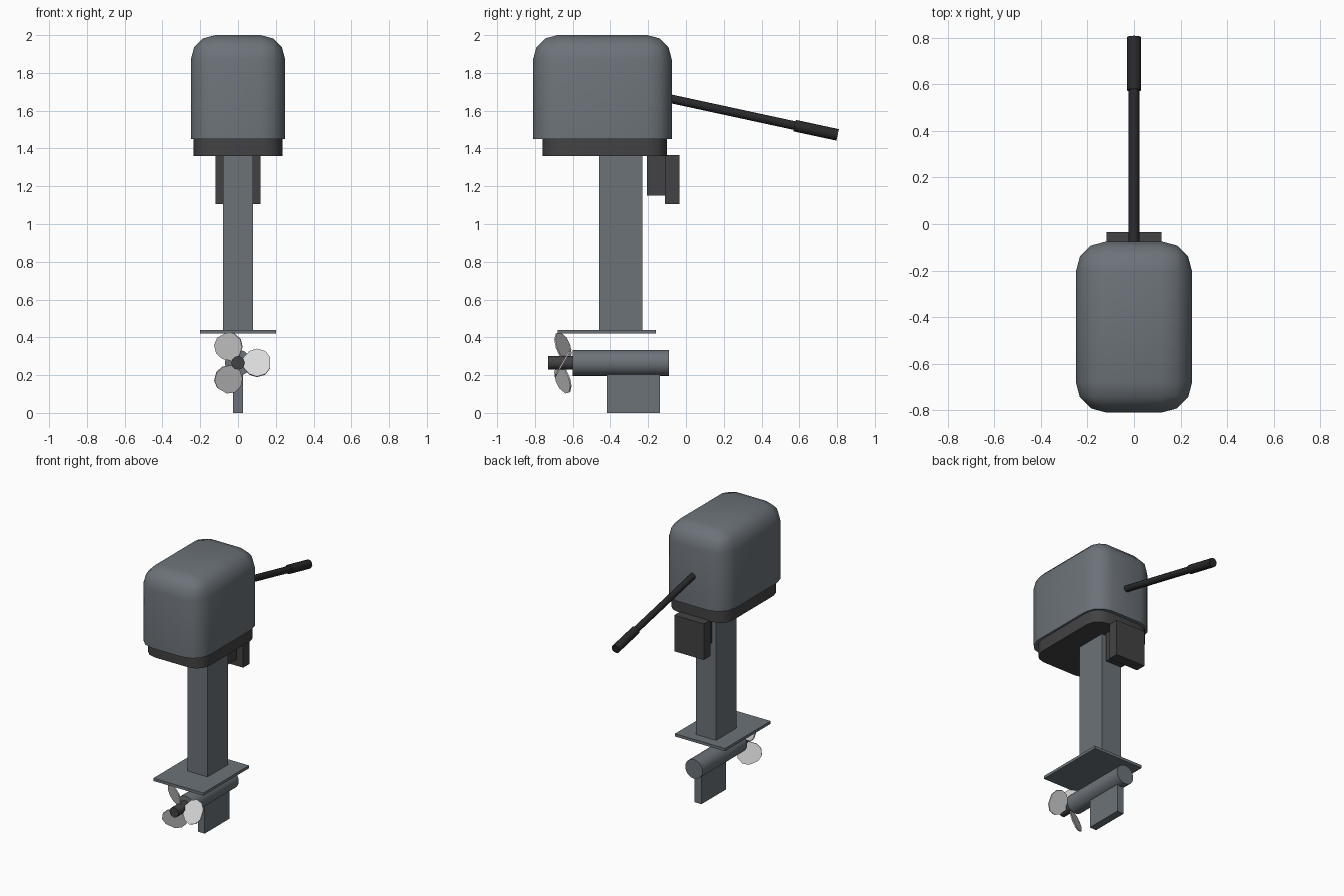
import bpy
import bmesh
import math
from mathutils import Matrix, Vector

if "Cube" in bpy.data.objects:
    bpy.data.objects.remove(bpy.data.objects["Cube"], do_unlink=True)


def material(name, color):
    mat = bpy.data.materials.new(name)
    mat.use_nodes = True
    mat.diffuse_color = (*color, 1)
    mat.node_tree.nodes["Principled BSDF"].inputs["Base Color"].default_value = (*color, 1)
    return mat


GREY = material("slate grey", (0.15, 0.17, 0.19))
DARK = material("charcoal", (0.055, 0.055, 0.058))
BLACK = material("black rubber", (0.022, 0.022, 0.024))
STEEL = material("pale steel", (0.70, 0.70, 0.70))


def finish(bm, name, mat, smooth_angle=None):
    bmesh.ops.recalc_face_normals(bm, faces=bm.faces[:])
    mesh = bpy.data.meshes.new(name)
    bm.to_mesh(mesh)
    bm.free()
    obj = bpy.data.objects.new(name, mesh)
    bpy.context.collection.objects.link(obj)
    mesh.materials.append(mat)
    if smooth_angle:
        bpy.ops.object.select_all(action="DESELECT")
        obj.select_set(True)
        bpy.context.view_layer.objects.active = obj
        bpy.ops.object.shade_smooth_by_angle(angle=math.radians(smooth_angle))
    return obj


def box(name, mat, half_x, y, z, radius=0, round_top=False):
    """Box centred on x, with y and z ranges; optionally rounded upright and top edges."""
    bm = bmesh.new()
    bmesh.ops.create_cube(bm, size=1)
    size = Vector((2 * half_x, y[1] - y[0], z[1] - z[0]))
    centre = Vector((0, sum(y) / 2, sum(z) / 2))
    for v in bm.verts:
        v.co = v.co * size + centre
    if radius:
        def wanted(edge):
            a, b = (v.co.z for v in edge.verts)
            return abs(a - b) > 0.01 or (round_top and a > centre.z)
        bmesh.ops.bevel(bm, geom=[e for e in bm.edges if wanted(e)], offset=radius,
                        segments=3, profile=0.5, affect="EDGES", clamp_overlap=True)
    return finish(bm, name, mat, 40 if radius else None)


def rod(name, mat, start, end, radius, sides):
    """Cylinder between two points."""
    start, end = Vector(start), Vector(end)
    axis = end - start
    bm = bmesh.new()
    place = Matrix.Translation((start + end) / 2) @ axis.to_track_quat("Z", "Y").to_matrix().to_4x4()
    bmesh.ops.create_cone(bm, cap_ends=True, segments=sides, radius1=radius, radius2=radius,
                          depth=axis.length, matrix=place)
    return finish(bm, name, mat, 50)


# Engine housing
box("engine_cowl", GREY, 0.25, (-0.81, -0.075), (1.45, 2.0), 0.13, True)
box("lower_cowl", DARK, 0.235, (-0.76, -0.10), (1.36, 1.45), 0.10)

# Leg, plate and skeg
box("drive_leg", GREY, 0.08, (-0.46, -0.23), (0.44, 1.36))
box("cavitation_plate", GREY, 0.2, (-0.68, -0.16), (0.42, 0.44))
box("skeg", GREY, 0.027, (-0.418, -0.138), (0, 0.21))

# Transom mount
box("swivel_bracket", DARK, 0.065, (-0.206, -0.11), (1.15, 1.365))
box("clamp_bracket", DARK, 0.118, (-0.11, -0.035), (1.105, 1.365))

# Steering tiller
rod("tiller_arm", BLACK, (0, -0.16, 1.68), (0, 0.70, 1.494), 0.023, 12)
rod("tiller_grip", BLACK, (0, 0.575, 1.521), (0, 0.803, 1.472), 0.031, 12)

# Gearcase and propeller hub
SHAFT_Z = 0.265
rod("gearcase", GREY, (0, -0.60, SHAFT_Z), (0, -0.09, SHAFT_Z), 0.069, 24)
rod("propeller_hub", DARK, (0, -0.73, SHAFT_Z), (0, -0.59, SHAFT_Z), 0.036, 12)

# Pitched propeller blades, each a thin paddle
HALF_OUTLINE = [(0.025, 0.025), (0.06, 0.07), (0.10, 0.085), (0.145, 0.07), (0.17, 0.032)]
outline = HALF_OUTLINE + [(r, -w) for r, w in reversed(HALF_OUTLINE)]
for i in range(3):
    bm = bmesh.new()
    face = bm.faces.new([bm.verts.new((r, -0.004, w)) for r, w in outline])
    lid = bmesh.ops.extrude_face_region(bm, geom=[face])
    bmesh.ops.translate(bm, vec=(0, 0.008, 0),
                        verts=[g for g in lid["geom"] if isinstance(g, bmesh.types.BMVert)])
    pitch = Matrix.Rotation(math.radians(-30), 4, "X")
    spin = Matrix.Rotation(-i * math.tau / 3, 4, "Y")
    bm.transform(Matrix.Translation((0, -0.652, SHAFT_Z)) @ spin @ pitch)
    finish(bm, f"propeller_blade_{i + 1}", STEEL)
